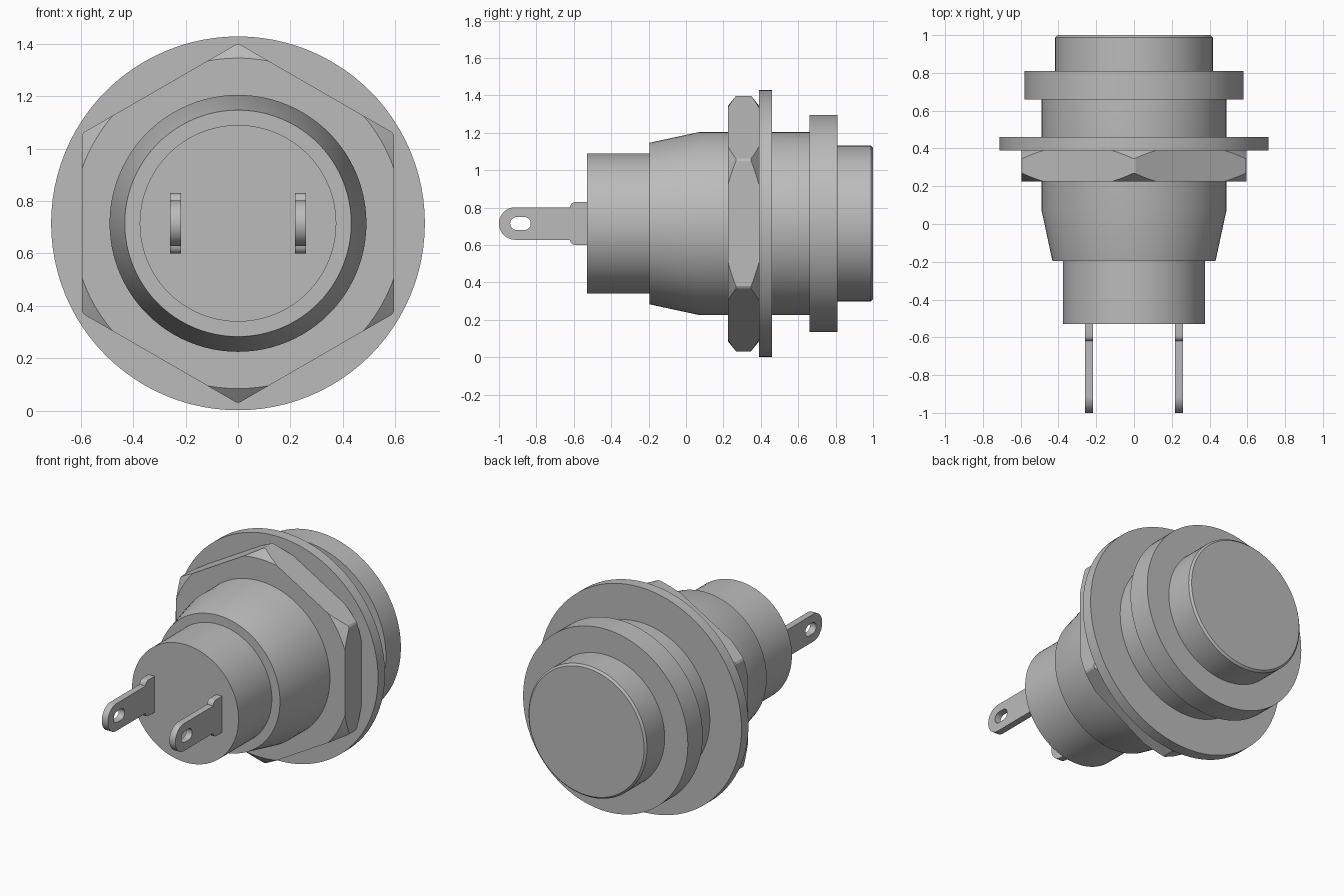
import bpy, bmesh, math
from mathutils import Matrix

AXIS_Z = 0.715
SEGMENTS = 96

cube = bpy.data.objects.get("Cube")
if cube:
    bpy.data.objects.remove(cube, do_unlink=True)

grey = bpy.data.materials.new("neutral grey")
grey.use_nodes = True
grey.diffuse_color = (0.5, 0.5, 0.5, 1)
grey.node_tree.nodes["Principled BSDF"].inputs["Base Color"].default_value = grey.diffuse_color


def smooth(obj, degrees=25):
    bpy.ops.object.select_all(action='DESELECT')
    obj.select_set(True)
    bpy.context.view_layer.objects.active = obj
    bpy.ops.object.shade_smooth_by_angle(angle=math.radians(degrees))


def turned(name, profile, sides=SEGMENTS):
    """Closed solid turned about the y axis from (y, radius) points."""
    bm = bmesh.new()
    rings = []
    for y, r in profile:
        angles = [2 * math.pi * i / sides for i in range(sides)]
        rings.append([bm.verts.new((r * math.sin(a), y, AXIS_Z + r * math.cos(a)))
                      for a in angles])
    for a, b in zip(rings, rings[1:]):
        for i in range(sides):
            j = (i + 1) % sides
            bm.faces.new((a[i], a[j], b[j], b[i]))
    bm.faces.new(rings[0])
    bm.faces.new(rings[-1])
    bmesh.ops.recalc_face_normals(bm, faces=bm.faces)
    mesh = bpy.data.meshes.new(name)
    bm.to_mesh(mesh)
    bm.free()
    mesh.materials.append(grey)
    obj = bpy.data.objects.new(name, mesh)
    bpy.context.collection.objects.link(obj)
    return obj


# Turned parts along the axis
smooth(turned("rear_housing", [(-0.53, 0.375), (-0.195, 0.375)]))
smooth(turned("threaded_barrel", [(-0.195, 0.432), (0.075, 0.49), (0.66, 0.49)]))
smooth(turned("washer", [(0.39, 0.713), (0.46, 0.713)]))
smooth(turned("front_bezel", [(0.66, 0.58), (0.81, 0.58)]))
smooth(turned("push_button", [(0.81, 0.417), (0.988, 0.417), (1.0, 0.405)]))

# Hex nut with its corners chamfered by a double cone
nut = turned("hex_nut", [(0.225, 0.687), (0.39, 0.687)], 6)
cutter = turned("nut_chamfer_cutter", [(0.215, 0.618), (0.267, 0.683),
                                       (0.348, 0.683), (0.40, 0.618)])
cut = nut.modifiers.new("chamfer", 'BOOLEAN')
cut.operation, cut.solver, cut.object = 'INTERSECT', 'EXACT', cutter
bpy.context.view_layer.objects.active = nut
bpy.ops.object.modifier_apply(modifier=cut.name)
bpy.data.objects.remove(cutter, do_unlink=True)
smooth(nut, 20)


def arc(cx, cy, r, start, end, steps=12):
    return [(cx + r * math.cos(math.radians(start + (end - start) * i / steps)),
             cy + r * math.sin(math.radians(start + (end - start) * i / steps)))
            for i in range(steps + 1)]


# Solder lugs: shouldered blade with a rounded tip and a slot
upper = [(-0.52, 0.115)] + arc(-0.592, 0.087, 0.028, 90, 180, 4)
lower = [(y, -z) for y, z in reversed(upper)]
blade = upper + arc(-0.913, 0, 0.087, 90, 270, 20) + lower
slot = arc(-0.905, 0, 0.035, 90, 270) + arc(-0.865, 0, 0.035, -90, 90)

for side, x in (("left", 0.238), ("right", -0.238)):
    curve = bpy.data.curves.new(side + "_solder_lug", 'CURVE')
    curve.dimensions, curve.fill_mode = '2D', 'BOTH'
    curve.extrude = 0.021
    for points in (blade, slot):
        spline = curve.splines.new('POLY')
        spline.points.add(len(points) - 1)
        for p, (y, z) in zip(spline.points, points):
            p.co = (y, z, 0, 1)
        spline.use_cyclic_u = True
    curve.materials.append(grey)
    lug = bpy.data.objects.new(side + "_solder_lug", curve)
    bpy.context.collection.objects.link(lug)
    # Curve x, y, z become world y, z, x
    lug.matrix_world = Matrix(((0, 0, 1, x), (1, 0, 0, 0), (0, 1, 0, AXIS_Z), (0, 0, 0, 1)))
    bpy.ops.object.select_all(action='DESELECT')
    lug.select_set(True)
    bpy.context.view_layer.objects.active = lug
    bpy.ops.object.convert(target='MESH')
    smooth(bpy.context.view_layer.objects.active, 30)
